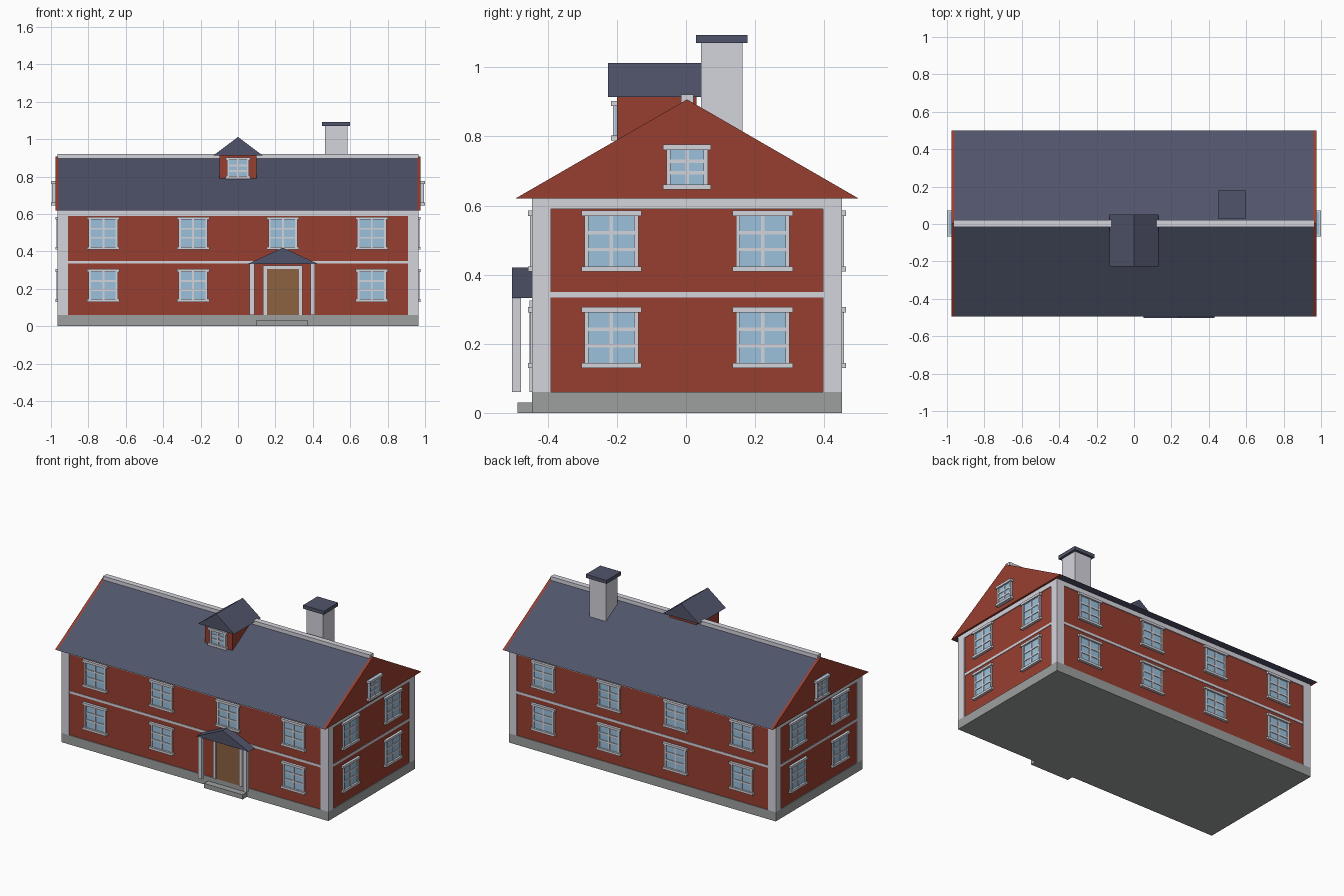
import bpy, bmesh, math
from mathutils import Matrix, Vector

if "Cube" in bpy.data.objects:
    bpy.data.objects.remove(bpy.data.objects["Cube"])


def srgb(r, g, b):
    f = lambda c: c / 12.92 if c <= 0.04045 else ((c + 0.055) / 1.055) ** 2.4
    return tuple(f(c / 255) for c in (r, g, b)) + (1.0,)


def material(name, rgb):
    m = bpy.data.materials.new(name)
    m.diffuse_color = srgb(*rgb)
    m.use_nodes = True
    m.node_tree.nodes["Principled BSDF"].inputs["Base Color"].default_value = m.diffuse_color
    return m


RED = material("barn red", (152, 62, 48))
WHITE = material("trim white", (212, 212, 220))
SLATE = material("roof slate", (80, 84, 106))
STONE = material("foundation grey", (158, 160, 160))
GLASS = material("window glass", (155, 193, 220))
WOOD = material("door brown", (140, 98, 66))


def finish(name, bm, *mats):
    bmesh.ops.recalc_face_normals(bm, faces=bm.faces)
    me = bpy.data.meshes.new(name)
    bm.to_mesh(me)
    bm.free()
    for m in mats:
        me.materials.append(m)
    ob = bpy.data.objects.new(name, me)
    bpy.context.collection.objects.link(ob)
    return ob


def add_box(bm, x0, x1, y0, y1, z0, z1, mi=0, mat=Matrix()):
    c = Vector(((x0 + x1) / 2, (y0 + y1) / 2, (z0 + z1) / 2))
    m = mat @ Matrix.Translation(c) @ Matrix.Diagonal((x1 - x0, y1 - y0, z1 - z0, 1))
    r = bmesh.ops.create_cube(bm, size=1, matrix=m)
    for f in {f for v in r["verts"] for f in v.link_faces}:
        f.material_index = mi


def boxes(name, mat, *dims):
    bm = bmesh.new()
    for d in dims:
        add_box(bm, *d)
    return finish(name, bm, mat)


def prism(name, mat, profile, depth, axis):
    """Extrude a 2D (horizontal, z) profile along x or y."""
    bm = bmesh.new()
    a, b = depth
    place = (lambda h, z: (a, h, z)) if axis == "x" else (lambda h, z: (h, a, z))
    f = bm.faces.new([bm.verts.new(place(h, z)) for h, z in profile])
    r = bmesh.ops.extrude_face_region(bm, geom=[f])
    shift = (b - a, 0, 0) if axis == "x" else (0, b - a, 0)
    bmesh.ops.translate(bm, vec=shift,
                        verts=[v for v in r["geom"] if isinstance(v, bmesh.types.BMVert)])
    return finish(name, bm, mat)


def window(name, x, y, z, turn, w=0.156, h=0.176, edge=0.012):
    """Six-pane window centred on a wall point; turn 0 faces the front."""
    m = Matrix.Translation((x, y, z)) @ Matrix.Rotation(math.radians(turn), 4, "Z")
    bm = bmesh.new()
    a, b, bar = w / 2, h / 2, 0.005
    add_box(bm, -a, a, -0.005, 0.01, -b, b, 1, m)                    # glass
    for s in (-1, 1):
        x0, x1 = sorted((s * a, s * (a - edge)))
        add_box(bm, x0, x1, -0.011, 0.01, -b, b, 0, m)               # jambs
        z0, z1 = sorted((s * b, s * (b - 0.015)))
        add_box(bm, -a - 0.009, a + 0.009, -0.017, 0.01, z0, z1, 0, m)  # lintel, sill
        zc = s * (b - 0.015) / 3
        add_box(bm, -a, a, -0.009, 0.01, zc - bar, zc + bar, 0, m)   # cross bars
    add_box(bm, -bar, bar, -0.0092, 0.01, -b, b, 0, m)               # centre bar
    return finish(name, bm, WHITE, GLASS)


# House footprint
X, YF, YB, YC = 0.965, -0.445, 0.451, 0.003
IN = 0.005

# Foundation, walls and step
boxes("foundation", STONE, (-X, X, YF, YB, 0, 0.06))
boxes("walls", RED, (-X + IN, X - IN, YF + IN, YB - IN, 0.06, 0.6))
boxes("front_step", STONE, (0.095, 0.375, -0.487, YF, 0, 0.03))

# White trim
boxes("corner_boards", WHITE, *[
    (x, x + 0.055, y, y + 0.055, 0.06, 0.59)
    for x in (-X, X - 0.055) for y in (YF, YB - 0.055)])
boxes("frieze", WHITE, (-X, X, YF, YB, 0.59, 0.621))
boxes("floor_band", WHITE, (-X + 0.002, X - 0.002, YF + 0.002, YB - 0.002, 0.334, 0.35))

# Main roof with red gable ends and ridge cap
gable = [(YC - 0.497, 0.62), (YC + 0.497, 0.62), (YC, 0.907)]
prism("main_roof", SLATE, gable, (-0.96, 0.96), "x")
for side, s in (("left", -1), ("right", 1)):
    prism(side + "_gable", RED, gable, (s * 0.96, s * 0.977), "x")
boxes("ridge_cap", WHITE, (-X, X, YC - 0.018, YC + 0.018, 0.88, 0.921))

# Chimney
boxes("chimney", WHITE, (0.465, 0.585, 0.043, 0.163, 0.78, 1.07))
boxes("chimney_cap", SLATE, (0.45, 0.6, 0.029, 0.178, 1.07, 1.093))

# Dormer
boxes("dormer_walls", RED, (-0.1, 0.1, -0.2, 0.03, 0.789, 0.915))
prism("dormer_roof", SLATE, [(-0.13, 0.914), (0.13, 0.914), (0, 1.012)], (-0.226, 0.05), "y")
window("dormer_window", 0, -0.2, 0.845, 0, w=0.118, h=0.115)

# Porch and door
prism("porch_roof", SLATE, [(0.05, 0.332), (0.43, 0.332), (0.24, 0.42)], (-0.503, -0.43), "y")
boxes("porch_posts", WHITE, *[(x, x + 0.026, -0.503, -0.478, 0.06, 0.334) for x in (0.062, 0.387)])
boxes("door", WOOD, (0.15, 0.33, YF - 0.001, YF + 0.01, 0.06, 0.31))
boxes("door_frame", WHITE,
      (0.135, 0.155, YF - 0.008, YF + 0.01, 0.06, 0.325),
      (0.325, 0.345, YF - 0.008, YF + 0.01, 0.06, 0.325),
      (0.135, 0.345, YF - 0.008, YF + 0.01, 0.305, 0.325))

# Windows on all four walls, two floors
for floor, z in (("lower", 0.218), ("upper", 0.497)):
    for i, x in enumerate((-0.72, -0.24, 0.24, 0.715)):
        if not (floor == "lower" and i == 2):
            window(f"front_{floor}_window_{i + 1}", x, YF + IN, z, 0)
        window(f"back_{floor}_window_{i + 1}", x, YB - IN, z, 180)
    for i, y in enumerate((-0.216, 0.222)):
        window(f"right_{floor}_window_{i + 1}", X - IN, y, z, 90)
        window(f"left_{floor}_window_{i + 1}", -X + IN, y, z, -90)

# Small gable windows
window("right_gable_window", 0.983, YC, 0.711, 90, w=0.12, h=0.13)
window("left_gable_window", -0.983, YC, 0.711, -90, w=0.12, h=0.13)
